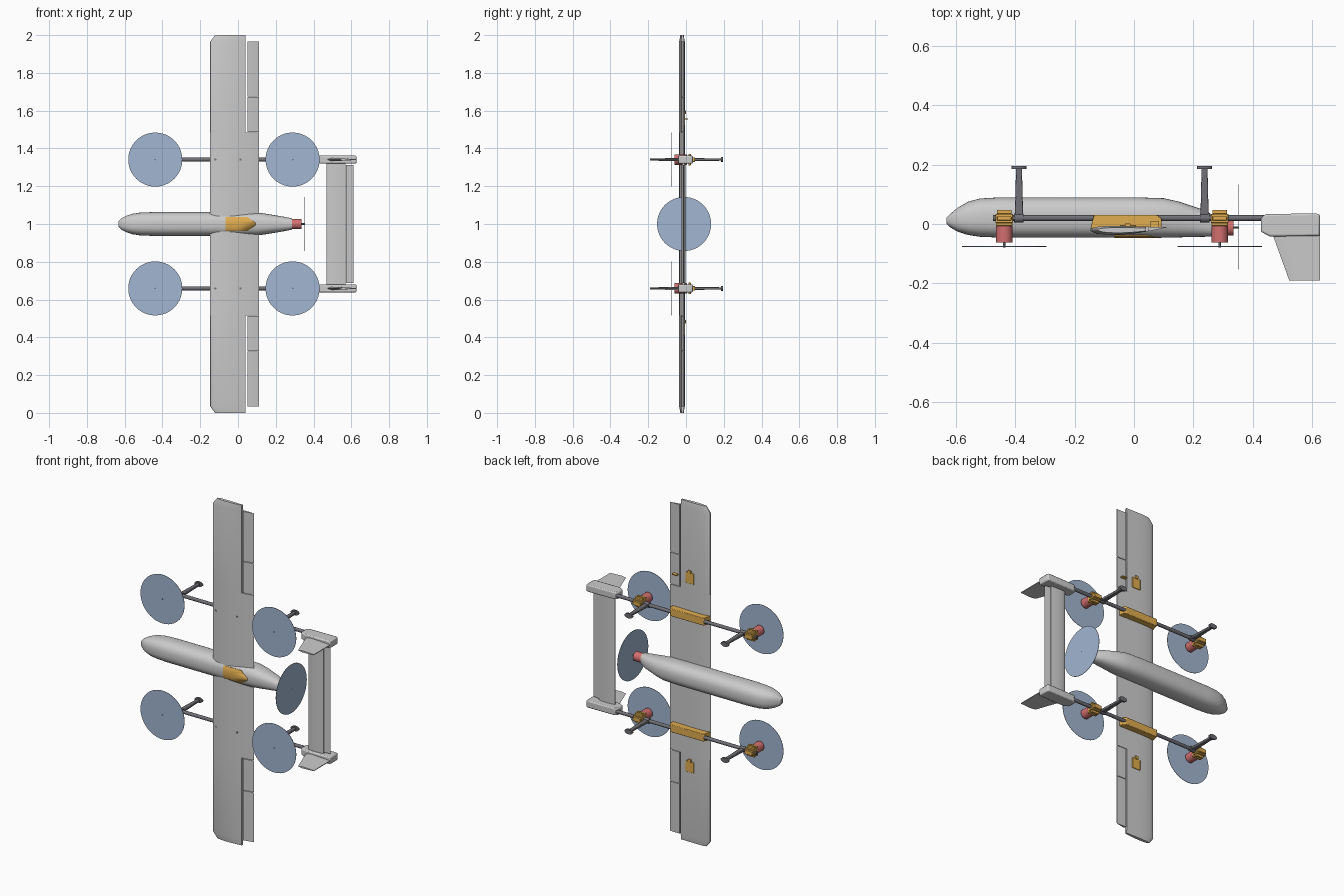
import bpy, bmesh, math
from mathutils import Matrix, Vector

if "Cube" in bpy.data.objects:
    bpy.data.objects.remove(bpy.data.objects["Cube"])


def mat(name, rgb):
    m = bpy.data.materials.new(name)
    m.diffuse_color = (*rgb, 1)
    m.use_nodes = True
    m.node_tree.nodes["Principled BSDF"].inputs["Base Color"].default_value = m.diffuse_color
    return m


ORANGE = mat("orange", (0.75, 0.42, 0.08))
RED = mat("red", (0.65, 0.16, 0.16))
DARK = mat("dark", (0.16, 0.16, 0.18))
BLUE = mat("blue", (0.36, 0.47, 0.64))
MID = 1.0          # height of the fuselage axis (wing span runs along z)
BOOM = 0.341       # boom offset from the axis


def finish(name, bm, material=None, bevel=0):
    bmesh.ops.remove_doubles(bm, verts=bm.verts, dist=1e-5)
    bmesh.ops.recalc_face_normals(bm, faces=bm.faces)
    me = bpy.data.meshes.new(name)
    bm.to_mesh(me)
    bm.free()
    ob = bpy.data.objects.new(name, me)
    bpy.context.collection.objects.link(ob)
    if material:
        me.materials.append(material)
    if bevel:
        b = ob.modifiers.new("bevel", 'BEVEL')
        b.width, b.segments = bevel, 2
    bpy.ops.object.select_all(action='DESELECT')
    ob.select_set(True)
    bpy.context.view_layer.objects.active = ob
    bpy.ops.object.shade_smooth_by_angle(angle=math.radians(30))
    return ob


def loft(name, rings, material=None, bevel=0):
    bm = bmesh.new()
    loops = [[bm.verts.new(p) for p in r] for r in rings]
    n = len(rings[0])
    for a, b in zip(loops, loops[1:]):
        for i in range(n):
            j = (i + 1) % n
            bm.faces.new((a[i], a[j], b[j], b[i]))
    bm.faces.new(loops[0])
    bm.faces.new(loops[-1])
    return finish(name, bm, material, bevel)


def prism_z(name, pts, z, half, material=None, bevel=0):
    return loft(name, [[(x, y, h) for x, y in pts] for h in (z - half, z + half)], material, bevel)


def box(name, x, y, z, material=None, bevel=0):
    pts = [(x[0], y[0]), (x[1], y[0]), (x[1], y[1]), (x[0], y[1])]
    return prism_z(name, pts, (z[0] + z[1]) / 2, (z[1] - z[0]) / 2, material, bevel)


def cyl(name, p, q, r, material=None, seg=32, scale=(1, 1, 1)):
    p, q = Vector(p), Vector(q)
    d = q - p
    m = (Matrix.Translation((p + q) / 2) @ Matrix.Diagonal((*scale, 1))
         @ d.to_track_quat('Z', 'Y').to_matrix().to_4x4())
    bm = bmesh.new()
    bmesh.ops.create_cone(bm, cap_ends=True, segments=seg, radius1=r, radius2=r,
                          depth=d.length, matrix=m)
    return finish(name, bm, material)


# fuselage: rounded-box cross-sections (x, y top side, y belly side, half height)
STATIONS = [(-.632, 0, .021, .014), (-.62, -.011, .034, .028), (-.595, -.026, .055, .042),
            (-.56, -.037, .075, .054), (-.52, -.043, .086, .060), (-.45, -.046, .09, .063),
            (0, -.046, .09, .063), (.10, -.046, .087, .061), (.15, -.045, .076, .054),
            (.24, -.043, .046, .039), (.285, -.041, .018, .030)]


def fuselage(name, grow):
    rings = []
    for x, a, b, h in STATIONS:
        ring = []
        for i in range(40):
            t = 2 * math.pi * i / 40
            c, s = (math.copysign(abs(f) ** (2 / 2.5), f) for f in (math.cos(t), math.sin(t)))
            ring.append((x, (a + b) / 2 + ((b - a) / 2 + grow) * c, MID + (h + grow) * s))
        rings.append(ring)
    return loft(name, rings)


fuselage("fuselage", 0)

# hatch patch that follows the fuselage skin
shell = fuselage("hatch_cutter", 0.002)
outline = [(-.065, -.037), (.05, -.037), (.093, -.006), (.093, .006), (.05, .037), (-.065, .037)]
hatch = loft("top_hatch", [[(x, y, MID + z) for x, z in outline] for y in (-.06, -.02)], ORANGE)
cut = hatch.modifiers.new("follow_skin", 'BOOLEAN')
cut.operation, cut.object = 'INTERSECT', shell
bpy.ops.object.select_all(action='DESELECT')
bpy.context.view_layer.objects.active = hatch
hatch.select_set(True)
bpy.ops.object.modifier_apply(modifier="follow_skin")
bpy.data.objects.remove(shell)

# pusher motor and propeller disc
cyl("pusher_motor", (.28, -.012, MID), (.335, -.012, MID), .027, RED)
cyl("pusher_shaft", (.335, -.012, MID), (.355, -.012, MID), .004, DARK, 12)
cyl("pusher_disc", (.3525, -.01, MID), (.3545, -.01, MID), .143, BLUE, 64)


def airfoil(x, side, lead=-.148, chord=.259, y=-.02, thick=.115, camber=.005, rise=.009):
    t = min(max((x - lead) / chord, 0), 1)
    yt = 5 * thick * chord * (.2969 * t ** .5 - .126 * t - .3516 * t ** 2 + .2843 * t ** 3 - .1015 * t ** 4)
    return y + rise * t - camber * 4 * t * (1 - t) + side * yt


def section(x0, x1, n=14, **kw):
    xs = [x0 + (x1 - x0) * (1 - math.cos(math.pi * i / n)) / 2 for i in range(n + 1)]
    return ([(x, airfoil(x, -1, **kw)) for x in reversed(xs)]
            + [(x, airfoil(x, 1, **kw) + 2e-5) for x in xs])


# wing centre panel
prism_z("wing_centre", section(-.148, .111), MID, .485)

# tailplane and elevator between the booms
tail = dict(lead=.468, chord=.145, y=-.014, thick=.15, camber=0, rise=0)
prism_z("tailplane", section(.468, .570, **tail), MID, BOOM)
prism_z("elevator", section(.573, .612, n=4, **tail), MID, .312)

for s, tag in ((1, "upper"), (-1, "lower")):
    zb = MID + s * BOOM

    # outer wing with a bevelled tip
    sec = section(-.148, .041)
    tip = [(.041 - (.041 - x) * .86, -.02 + (y + .02) * .6) for x, y in sec]
    loft("outer_wing_" + tag, [[(x, y, MID + s * h) for x, y in r]
                               for r, h in ((sec, .485), (sec, .965), (tip, 1.0))])
    # flap and aileron behind a narrow slot
    for part, a, b in (("flap", .488, .672), ("aileron", .675, .967)):
        prism_z(f"{part}_{tag}", section(.049, .111, n=4), MID + s * (a + b) / 2, (b - a) / 2)

    # servo cover on the underside
    zs = MID + s * .555
    box("servo_cover_" + tag, (-.048, .006), (-.02, -.004), (zs - .032, zs + .032), ORANGE, .002)
    box("servo_arm_" + tag, (-.03, -.012), (-.006, .001), (zs + .028, zs + .046), ORANGE)

    # boom tube and its wing mount
    cyl("boom_" + tag, (-.475, .02, zb), (.46, .02, zb), .01, DARK, 24)
    prism_z("boom_mount_" + tag, [(-.147, -.016), (-.135, .03), (.078, .03), (.093, .018), (.093, -.013)],
            zb, .022, ORANGE, .003)
    for x in (-.12, .013):
        ya = airfoil(x, -1)
        cyl("wing_bolt_" + tag, (x, ya - .001, zb), (x, ya + .01, zb), .006, DARK, 12)

    # lift motors on clamps, with rotor discs
    for x, end in ((-.438, "front"), (.289, "rear")):
        n = f"{end}_{tag}"
        box("motor_plate_" + n, (x - .028, x + .028), (-.006, .004), (zb - .028, zb + .028), ORANGE, .002)
        box("motor_clamp_" + n, (x - .030, x + .030), (.004, .034), (zb - .018, zb + .018), ORANGE, .002)
        box("clamp_cap_" + n, (x - .025, x + .025), (.034, .048), (zb - .012, zb + .012), ORANGE, .002)
        for k in (-1, 1):
            box("clamp_lug_" + n, (x - .024, x + .024), (.012, .026),
                sorted((zb + k * .016, zb + k * .03)), ORANGE, .002)
        cyl("lift_motor_" + n, (x, -.006, zb), (x, -.062, zb), .028, RED)
        cyl("motor_shaft_" + n, (x, -.062, zb), (x, -.079, zb), .004, DARK, 12)
        cyl("rotor_disc_" + n, (x, -.075, zb), (x, -.077, zb), .143, BLUE, 64)

    # landing legs with collars and oval feet
    for x, end in ((-.388, "front"), (.238, "rear")):
        n = f"{end}_{tag}"
        cyl("leg_collar_" + n, (x - .016, .02, zb), (x + .016, .02, zb), .015, DARK, 24)
        loft("landing_leg_" + n, [[(x + i * w, y, zb + k * d) for i, k in
                                   ((-1, -1), (1, -1), (1, 1), (-1, 1))]
                                  for y, w, d in ((.022, .014, .008), (.188, .010, .006))], DARK, .003)
        cyl("landing_foot_" + n, (x, .185, zb), (x, .196, zb), .014, DARK, 32, (1.8, 1, 1))

    # tail pod and fin
    prism_z("tail_pod_" + tag, [(.428, .02), (.442, .033), (.61, .036), (.627, .033), (.627, -.04), (.458, -.042),
                                (.428, -.026)], zb, .021, None, .006)
    loft("fin_" + tag, [[(x0, y, zb), (x0 + .03, y, zb - t), (.627, y, zb - .002),
                         (.627, y, zb + .002), (x0 + .03, y, zb + t)]
                        for x0, y, t in ((.468, -.036, .009), (.524, -.191, .005))])

# single control horn on the upper flap
box("control_horn", (.055, .085), (-.014, .010), (MID + .553, MID + .559), ORANGE)
